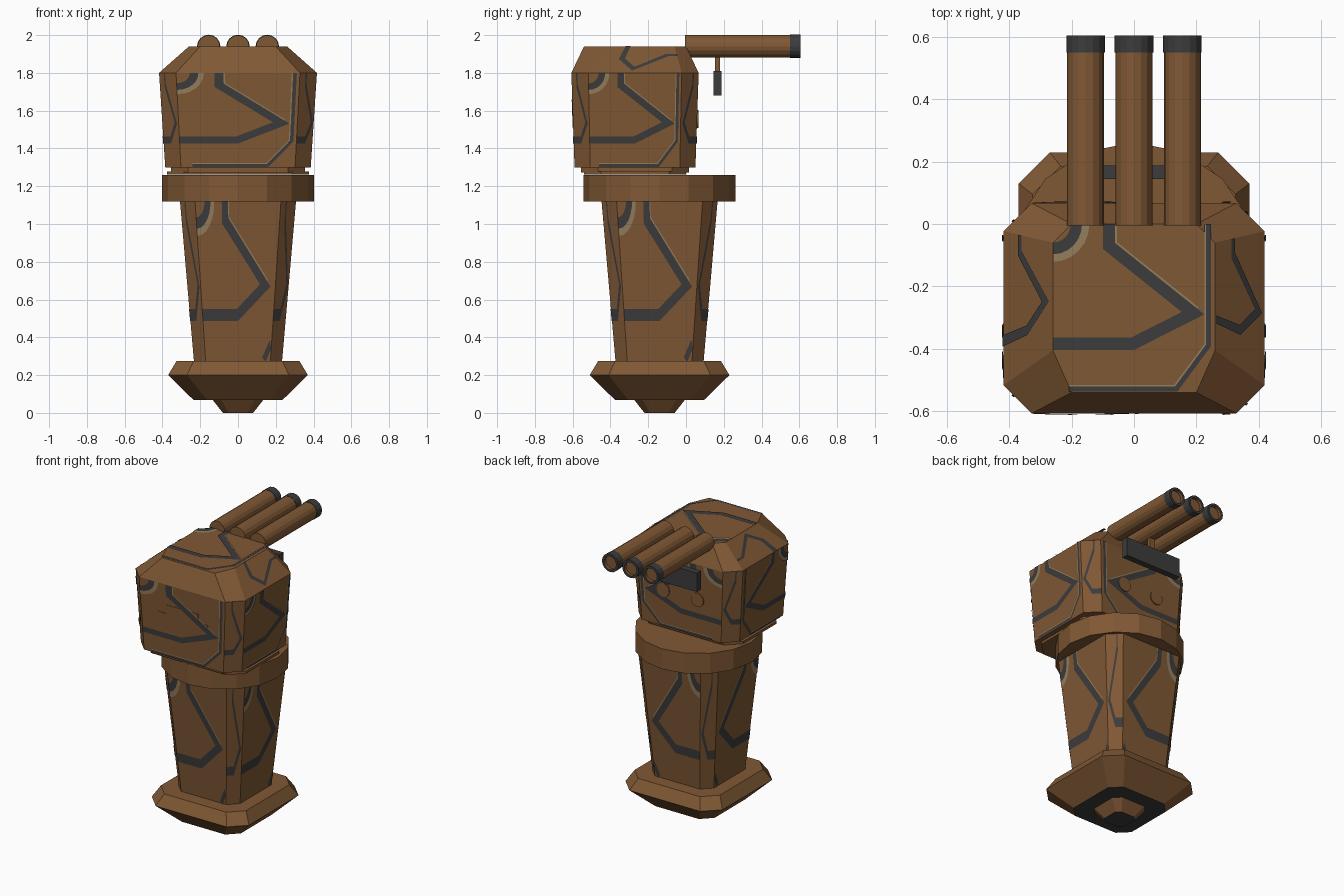
import bpy, bmesh, math
from mathutils import Vector

if "Cube" in bpy.data.objects:
    bpy.data.objects.remove(bpy.data.objects["Cube"])


def material(name, rgb):
    m = bpy.data.materials.new(name)
    m.diffuse_color = (*rgb, 1)
    m.use_nodes = True
    m.node_tree.nodes["Principled BSDF"].inputs["Base Color"].default_value = m.diffuse_color
    return m


BROWN = material("brown armour", (0.216, 0.098, 0.035))
DARK = material("dark grey", (0.045, 0.045, 0.047))
TAN = material("tan trim", (0.30, 0.21, 0.11))
MATS = [BROWN, DARK, TAN]


def finish(name, bm, fix_normals=True):
    if fix_normals:
        bmesh.ops.recalc_face_normals(bm, faces=bm.faces)
    me = bpy.data.meshes.new(name)
    bm.to_mesh(me)
    bm.free()
    for m in MATS:
        me.materials.append(m)
    ob = bpy.data.objects.new(name, me)
    bpy.context.collection.objects.link(ob)
    return ob


def loft(name, rings, mats=None):
    """Skin a stack of rings and cap both ends; mats = bottom cap, bands..., top cap."""
    bm = bmesh.new()
    mats = mats or [0] * (len(rings) + 1)
    vs = [[bm.verts.new(p) for p in r] for r in rings]
    n = len(rings[0])
    bm.faces.new(vs[0][::-1]).material_index = mats[0]
    for k in range(len(vs) - 1):
        for i in range(n):
            j = (i + 1) % n
            f = bm.faces.new((vs[k][i], vs[k][j], vs[k + 1][j], vs[k + 1][i]))
            f.material_index = mats[k + 1]
    bm.faces.new(vs[-1]).material_index = mats[-1]
    return finish(name, bm)


def octagon(hx, hy, c, z, yc, cf=None):
    """Chamfered rectangle, counter-clockwise from the front left; cf = front chamfer depth."""
    cf = cf or c
    return [Vector((x, y + yc, z)) for x, y in (
        (c - hx, -hy), (hx - c, -hy), (hx, cf - hy), (hx, hy - c),
        (hx - c, hy), (c - hx, hy), (-hx, hy - c), (-hx, cf - hy))]


def tube(name, x, z, profile, mats=None, n=16):
    """Turned part along y from (radius, y) pairs."""
    rings = [[(x + r * math.cos(2 * math.pi * i / n), y, z + r * math.sin(2 * math.pi * i / n))
              for i in range(n)] for r, y in profile]
    return loft(name, rings, mats)


def box(name, x, y, z, mat=0):
    return loft(name, [[(x[0], y[0], h), (x[1], y[0], h), (x[1], y[1], h), (x[0], y[1], h)] for h in z],
                [mat] * 3)


def strip(path, lo, hi):
    """Mitred band left of a uv path, between offsets lo and hi."""
    pts = [Vector(p) for p in path]
    dirs = [(b - a).normalized() for a, b in zip(pts, pts[1:])]
    dirs = [dirs[0]] + dirs + [dirs[-1]]
    sides = []
    for p, a, b in zip(pts, dirs, dirs[1:]):
        na, nb = Vector((-a.y, a.x)), Vector((-b.y, b.x))
        m = (na + nb) / (1 + na.dot(nb))
        sides.append((p + m * lo, p + m * hi))
    return [(s[0], t[0], t[1], s[1]) for s, t in zip(sides, sides[1:])]


def arc(lo, hi):
    p = [(math.cos(math.radians(a)), math.sin(math.radians(a))) for a in range(-90, 1, 15)]
    return [((a[0] * lo, 1 + a[1] * lo), (a[0] * hi, 1 + a[1] * hi),
             (b[0] * hi, 1 + b[1] * hi), (b[0] * lo, 1 + b[1] * lo)) for a, b in zip(p, p[1:])]


# Painted pattern in face coordinates, as (quads, material index)
MAIN = [(0.35, 1), (0.35, 0.87), (0.87, 0.47), (0.49, 0.285), (0, 0.285)]
EDGE = [(0.96, 1), (0.96, 0.28), (0.76, 0.02), (0.1, 0.02)]
BOLT = [(strip(MAIN, -0.04, 0.034), 1)]
ARCS = [(arc(0.11, 0.18), 1), (arc(0.18, 0.225), 2), (strip(MAIN[:3], 0.034, 0.045), 2)]
RIM = [(strip(EDGE, -0.015, 0.015), 1), (strip(EDGE, -0.025, -0.015), 2)]
CORNER = [(strip([(1, 0.11), (0.9, 0)], -0.04, 0.04), 1)]


def paint(name, quads, lift):
    """Thin painted bands laid on four-cornered faces; corners run 00, 10, 11, 01."""
    bm = bmesh.new()
    for (a, b, c, d), pattern, flip in quads:
        nrm = (b - a).cross(d - a).normalized()
        for cells, mi in pattern:
            for cell in cells:
                vs = []
                for u, v in cell:
                    u, v = min(max(u, 0), 1), min(max(v, 0), 1)
                    u = 1 - u if flip else u
                    p = a.lerp(b, u).lerp(d.lerp(c, u), v)
                    vs.append(bm.verts.new(p + nrm * (lift + 0.0004 * mi)))
                f = bm.faces.new(vs)
                f.material_index = mi
                f.normal_update()
                if f.normal.dot(nrm) < 0:
                    f.normal_flip()
    finish(name, bm, False)


def sides(lo, hi, wide, narrow):
    """All eight walls; the pattern is mirrored on the back and left ones."""
    return [((lo[i], lo[(i + 1) % 8], hi[(i + 1) % 8], hi[i]), narrow if i % 2 else wide, i in (3, 4, 5, 6))
            for i in range(8)]


CY, HY = -0.14, -0.27  # centre lines of column and head

# Foot and flared base
loft("foot", [octagon(0.08, 0.08, 0.03, 0, CY), octagon(0.135, 0.135, 0.045, 0.07, CY)], [1, 0, 0])
loft("base", [octagon(0.235, 0.235, 0.07, 0.068, CY), octagon(0.37, 0.37, 0.1, 0.2, CY),
              octagon(0.325, 0.325, 0.09, 0.275, CY)], [1, 0, 0, 0])

# Tapered column
col_lo, col_hi = octagon(0.233, 0.233, 0.062, 0.27, CY), octagon(0.308, 0.308, 0.08, 1.13, CY)
loft("column", [col_lo, col_hi])
paint("column_stripes", sides(col_lo, col_hi, BOLT + ARCS + CORNER, BOLT), 0.002)

# Round collar
outline = [(0.402 * math.cos(math.pi * i / 8), CY + 0.402 * math.sin(math.pi * i / 8)) for i in range(16)]
loft("collar", [[(x, y, z) for x, y in outline] for z in (1.12, 1.26)])

# Turntable under the head
loft("turntable", [octagon(0.375, 0.27, 0.09, 1.261, HY), octagon(0.375, 0.27, 0.09, 1.278, HY)])
loft("neck", [octagon(0.355, 0.285, 0.09, 1.272, HY), octagon(0.355, 0.285, 0.09, 1.305, HY)])

# Head with sloped roof
h0 = octagon(0.385, 0.32, 0.083, 1.3, HY)
h1 = octagon(0.418, 0.337, 0.09, 1.8, HY)
h2 = octagon(0.26, 0.27, 0.06, 1.94, HY, 0.135)
loft("head", [h0, h1, h2])
roof = [Vector((x, y + HY, 1.94)) for x, y in ((-0.26, -0.27), (0.26, -0.27), (0.26, 0.27), (-0.26, 0.27))]
paint("head_stripes", sides(h0, h1, BOLT + ARCS + RIM, BOLT) + [
    (roof, BOLT + ARCS + RIM, False),
    ((h2[2], h1[2], h1[3], h2[3]), BOLT, False),
    ((h1[7], h2[7], h2[6], h1[6]), BOLT, False)], 0.004)

# Stepped hatch on the front, just under the painted stripe
half = [(0.19, 1.51), (0.19, 1.6), (0.12, 1.6), (0.12, 1.66)]
hatch = half + [(-x, z) for x, z in half[::-1]]
loft("front_hatch", [[(x, y - 0.034 * (z - 1.3), z) for x, z in hatch] for y in (-0.57, -0.593)])

# Round ports on the back
for side, x in (("left", -0.13), ("right", 0.13)):
    tube(side + "_port", x, 1.555, [(0.048, 0.03), (0.048, 0.066)])

# Three barrels with dark muzzles and recessed bores
for label, x in (("left", -0.155), ("middle", 0), ("right", 0.155)):
    tube(label + "_barrel", x, 1.94, [(0.0595, -0.005), (0.0595, 0.55)])
    tube(label + "_muzzle", x, 1.94, [(0.062, 0.55), (0.062, 0.605), (0.046, 0.605), (0.046, 0.585)],
         [1, 1, 1, 0, 0])

# Sensor bar hanging under the barrels
box("sensor_stem", (-0.02, 0.02), (0.153, 0.18), (1.8, 1.9))
box("sensor_bar", (-0.215, 0.215), (0.145, 0.188), (1.68, 1.81), 1)
